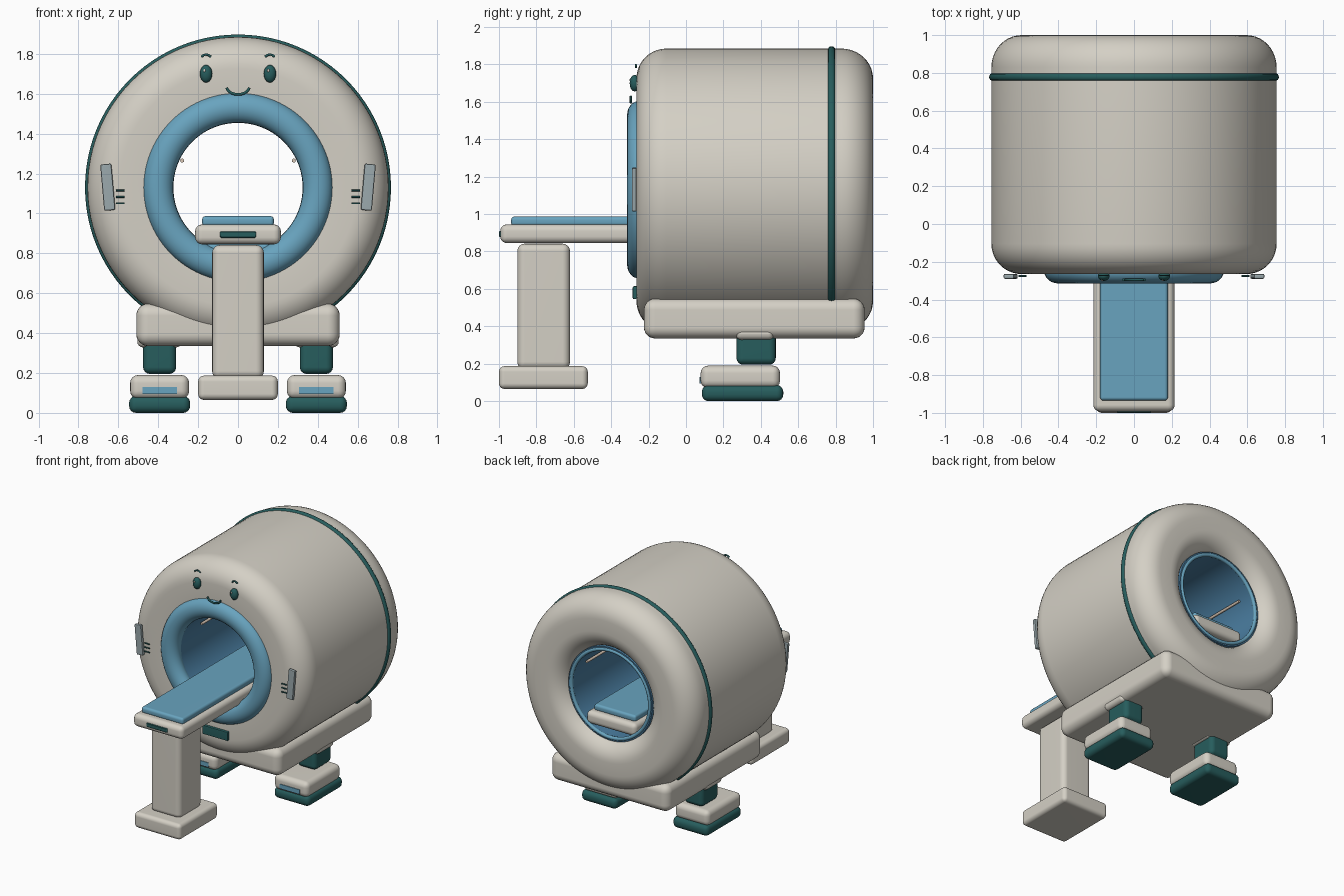
import bpy, bmesh
from math import sin, cos, pi, radians
from mathutils import Matrix, Vector

if "Cube" in bpy.data.objects:
    bpy.data.objects.remove(bpy.data.objects["Cube"], do_unlink=True)


def material(name, rgb):
    m = bpy.data.materials.new(name)
    m.use_nodes = True
    m.diffuse_color = (*rgb, 1)
    m.node_tree.nodes["Principled BSDF"].inputs["Base Color"].default_value = (*rgb, 1)
    return m


SHELL = material("warm white", (.66, .63, .56))
BLUE = material("soft blue", (.14, .37, .52))
LINER = material("deep blue", (.07, .21, .36))
TEAL = material("dark teal", (.02, .11, .11))
GREY = material("blue grey", (.33, .40, .42))
CREAM = material("cream", (.70, .57, .46))
AXIS_Z = 1.13


def finish(name, bm, mat, weighted=False):
    bmesh.ops.recalc_face_normals(bm, faces=bm.faces)
    me = bpy.data.meshes.new(name)
    bm.to_mesh(me)
    bm.free()
    ob = bpy.data.objects.new(name, me)
    bpy.context.collection.objects.link(ob)
    me.materials.append(mat)
    bpy.ops.object.select_all(action='DESELECT')
    ob.select_set(True)
    bpy.context.view_layer.objects.active = ob
    bpy.ops.object.shade_smooth_by_angle(angle=radians(40))
    if weighted:
        ob.modifiers.new("weighted normals", 'WEIGHTED_NORMAL').keep_sharp = True
    return ob


def box(name, x, y, z, mat, bevel=.02, segments=4, tilt=0):
    """Rounded box from (min, max) ranges, optionally tilted about y."""
    bm = bmesh.new()
    bmesh.ops.create_cube(bm, size=1)
    size = [r[1] - r[0] for r in (x, y, z)]
    bmesh.ops.scale(bm, vec=size, verts=bm.verts)
    if bevel:
        bmesh.ops.bevel(bm, geom=bm.edges[:], offset=min(bevel, min(size) * .48),
                        segments=segments, profile=.5, affect='EDGES')
    centre = Vector([sum(r) / 2 for r in (x, y, z)])
    bm.transform(Matrix.Translation(centre) @ Matrix.Rotation(tilt, 4, 'Y'))
    return finish(name, bm, mat, True)


def arc(r, y, rr, ry, a0, a1, n=10):
    """Profile points on an ellipse in the (radius, y) plane."""
    angles = [radians(a0 + (a1 - a0) * i / n) for i in range(n + 1)]
    return [(r + rr * cos(a), y + ry * sin(a)) for a in angles]


def lathe(name, profile, mat, steps=96):
    """Spin a closed (radius, y) profile around the bore axis."""
    bm = bmesh.new()
    rings = []
    for i in range(steps):
        a = 2 * pi * i / steps
        rings.append([bm.verts.new((r * cos(a), y, AXIS_Z + r * sin(a))) for r, y in profile])
    n = len(profile)
    for i in range(steps):
        p, q = rings[i], rings[(i + 1) % steps]
        for j in range(n):
            k = (j + 1) % n
            bm.faces.new((p[j], p[k], q[k], q[j]))
    return finish(name, bm, mat)


def tube(name, points, radius, mat):
    """Thin rounded wire through a few points."""
    cu = bpy.data.curves.new(name, 'CURVE')
    cu.dimensions = '3D'
    cu.bevel_depth = radius
    cu.bevel_resolution = 3
    cu.use_fill_caps = True
    sp = cu.splines.new('POLY')
    sp.points.add(len(points) - 1)
    for p, co in zip(sp.points, points):
        p.co = (*co, 1)
    sp.use_smooth = True
    cu.materials.append(mat)
    ob = bpy.data.objects.new(name, cu)
    bpy.context.collection.objects.link(ob)
    return ob


def ball(name, centre, size, mat):
    bm = bmesh.new()
    bmesh.ops.create_uvsphere(bm, u_segments=24, v_segments=14, radius=1)
    bm.transform(Matrix.Translation(centre) @ Matrix.Diagonal((*size, 1)))
    return finish(name, bm, mat)


# Scanner body, bore and rings
lathe("scanner_body",
      arc(.37, -.235, .03, .03, 180, 270, 4) + arc(.595, -.105, .16, .16, 270, 360)
      + arc(.595, .83, .16, .17, 0, 90) + arc(.50, .85, .15, .15, 90, 180), SHELL)
lathe("bore_liner", [(.33, -.27), (.36, -.27), (.36, .93), (.33, .93)], LINER)
lathe("bore_back_rim", arc(.338, .925, .014, .014, 0, 324, 9), BLUE)
lathe("front_ring", arc(.40, -.25, .075, .065, 0, 345, 23), BLUE)
lathe("trim_band", arc(.755, .778, .012, .018, 0, 330, 11), TEAL)

# Face
for side, s in (("left", 1), ("right", -1)):
    ball(side + "_eye", (s * .16, -.275, 1.70), (.031, .026, .044), TEAL)
    ball(side + "_eye_glint", (s * .16 - .008, -.297, 1.716), (.006, .005, .008), SHELL)
    tube(side + "_brow", [(s * .16 + .024 * t, -.268, 1.797 - .012 * t * t)
                          for t in (-1, -.5, 0, .5, 1)], .006, TEAL)
tube("smile", [(.058 * sin(a), -.295, 1.637 - .04 * cos(a))
               for a in [radians(-80 + 16 * i) for i in range(11)]], .007, TEAL)

# Control pads and dashes on the front, bore rails
for side, s in (("left", 1), ("right", -1)):
    box(side + "_control_pad", (s * .653 - .028, s * .653 + .028), (-.29, -.264),
        (1.015, 1.248), GREY, .008, 2, s * radians(5))
    for i in range(3):
        z = 1.115 - .032 * i
        tube(f"{side}_dash_{i + 1}", [(s * .568, -.276, z), (s * .612, -.276, z)], .005, TEAL)
    tube(side + "_bore_rail", [(s * .28, -.05, 1.265), (s * .28, .82, 1.265)], .01, CREAM)
box("front_plate", (-.11, .11), (-.285, -.255), (.545, .615), TEAL, .008, 2)

# Cradle under the body
box("cradle", (-.51, .51), (-.225, .955), (.335, .548), SHELL, .06, 6)

# Support legs and feet
for side, s in (("left", 1), ("right", -1)):
    c = s * .393

    def span(h):
        return (c - h, c + h)
    box(side + "_leg_collar", span(.112), (.265, .47), (.328, .392), SHELL, .03)
    box(side + "_leg", span(.083), (.27, .48), (.195, .385), TEAL, .035)
    box(side + "_foot", span(.148), (.078, .503), (.07, .19), SHELL, .04)
    box(side + "_sole", span(.153), (.085, .52), (0, .085), TEAL, .035)
    box(side + "_foot_panel", span(.086), (.073, .081), (.095, .13), BLUE, 0)

# Patient table
box("table_base", (-.2, .2), (-1, -.525), (.065, .187), SHELL, .03)
box("table_column", (-.13, .13), (-.902, -.62), (.17, .842), SHELL, .04)
box("table_top", (-.215, .215), (-.993, .93), (.845, .945), SHELL, .035)
box("table_pad", (-.18, .18), (-.935, .88), (.935, .987), BLUE, .018, 3)
box("table_panel", (-.09, .09), (-1, -.985), (.878, .91), TEAL, .004, 1)
box("table_slide", (-.165, .165), (-.27, .7), (.765, .86), BLUE, .03)
